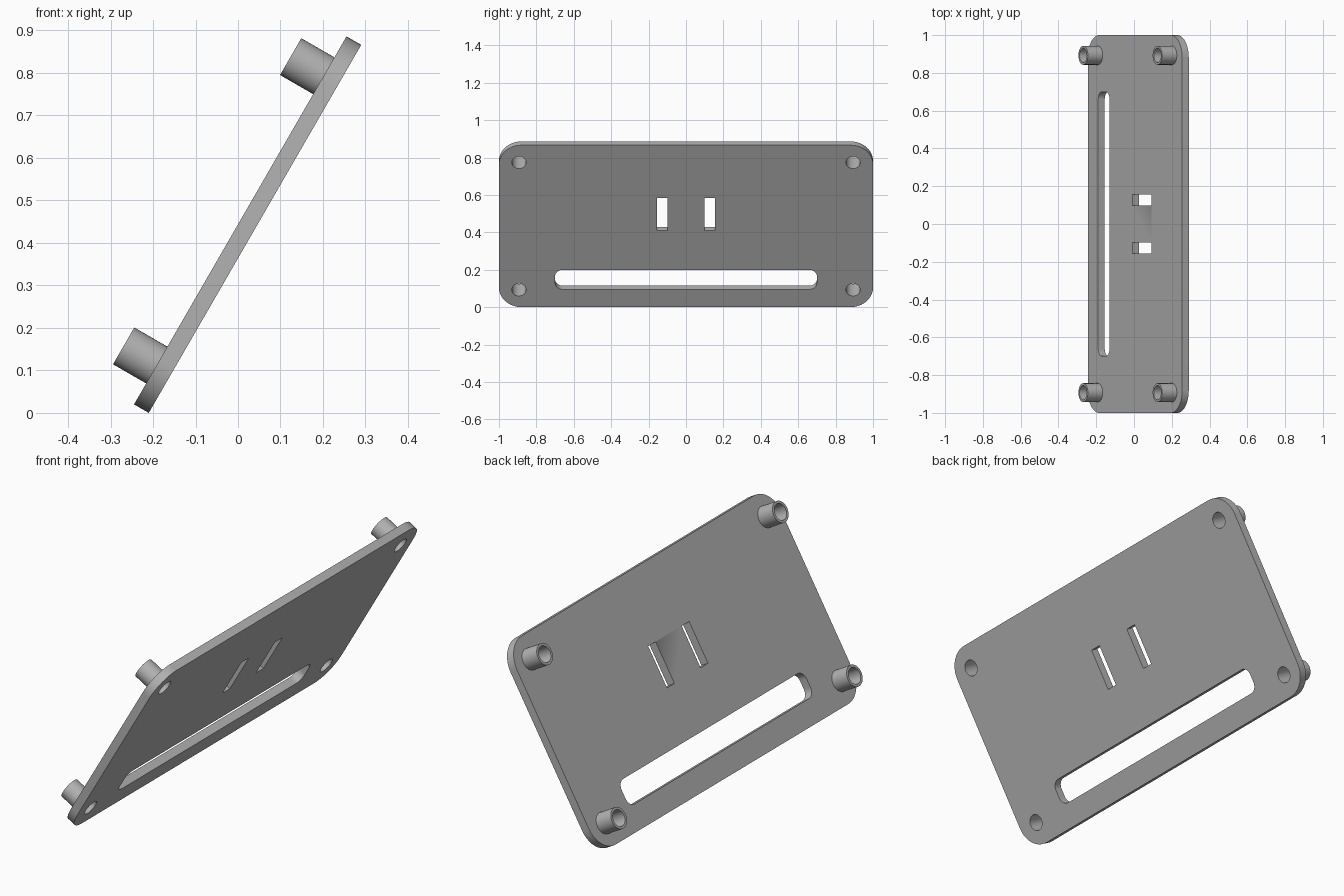
import bpy
import bmesh
from math import cos, sin, pi, radians
from mathutils import Matrix

cube = bpy.data.objects.get("Cube")
if cube:
    bpy.data.objects.remove(cube, do_unlink=True)

THICK = 0.04
POST_HEIGHT = 0.09
TILT = radians(60)
HOLE_RADIUS = 0.038
INSET = 0.107

grey = bpy.data.materials.new("plain grey")
grey.use_nodes = True
colour = (0.45, 0.45, 0.45, 1)
grey.diffuse_color = colour
grey.node_tree.nodes["Principled BSDF"].inputs["Base Color"].default_value = colour

# Plate frame: local x runs along the long side, y up the slope, z out of the post side
FRAME = Matrix.Translation((-0.21, 0, 0)) @ Matrix((
    (0, cos(TILT), -sin(TILT), 0),
    (-1, 0, 0, 0),
    (0, sin(TILT), cos(TILT), 0),
    (0, 0, 0, 1)))


def rounded_rect(x, y, width, height, radius=0, steps=10):
    """Outline of a rectangle centred on x, y with rounded corners."""
    if radius == 0:
        steps = 0
    points = []
    for k, (sx, sy) in enumerate(((1, 1), (-1, 1), (-1, -1), (1, -1))):
        cx = x + sx * (width / 2 - radius)
        cy = y + sy * (height / 2 - radius)
        for i in range(steps + 1):
            a = (k + i / max(steps, 1)) * pi / 2
            points.append((cx + radius * cos(a), cy + radius * sin(a)))
    return points


def circle(x, y, radius, count=40):
    angles = [2 * pi * i / count for i in range(count)]
    return [(x + radius * cos(a), y + radius * sin(a)) for a in angles]


def extruded(name, outlines, bottom, top):
    """Solid from an outer outline and its holes, between two local heights."""
    curve = bpy.data.curves.new(name, 'CURVE')
    curve.dimensions = '2D'
    curve.fill_mode = 'BOTH'
    curve.extrude = (top - bottom) / 2
    for outline in outlines:
        spline = curve.splines.new('POLY')
        spline.points.add(len(outline) - 1)
        for point, (x, y) in zip(spline.points, outline):
            point.co = (x, y, 0, 1)
        spline.use_cyclic_u = True
    helper = bpy.data.objects.new(name + " outline", curve)
    bpy.context.collection.objects.link(helper)
    graph = bpy.context.evaluated_depsgraph_get()
    mesh = bpy.data.meshes.new_from_object(helper.evaluated_get(graph))
    bpy.data.objects.remove(helper, do_unlink=True)
    bpy.data.curves.remove(curve)

    # Weld the caps to the walls and place the solid in the tilted frame
    bm = bmesh.new()
    bm.from_mesh(mesh)
    bmesh.ops.remove_doubles(bm, verts=bm.verts, dist=0.0001)
    bmesh.ops.recalc_face_normals(bm, faces=bm.faces)
    bm.to_mesh(mesh)
    bm.free()
    mesh.transform(FRAME @ Matrix.Translation((0, 0, (bottom + top) / 2)))
    mesh.materials.clear()
    mesh.materials.append(grey)
    mesh.name = name
    obj = bpy.data.objects.new(name, mesh)
    bpy.context.collection.objects.link(obj)
    bpy.ops.object.select_all(action='DESELECT')
    obj.select_set(True)
    bpy.context.view_layer.objects.active = obj
    bpy.ops.object.shade_smooth_by_angle(angle=radians(30))
    return obj


corners = [(x, y) for x in (-1 + INSET, 1 - INSET) for y in (INSET, 1 - INSET)]

# Plate with corner holes, the long slot and two strap slots
outlines = [rounded_rect(0, 0.5, 2, 1, 0.12),
            rounded_rect(0, 0.17, 1.4, 0.12, 0.04)]
outlines += [rounded_rect(side * 0.127, 0.573, 0.056, 0.2) for side in (-1, 1)]
outlines += [circle(x, y, HOLE_RADIUS) for x, y in corners]
extruded("plate", outlines, 0, THICK)

# Hollow corner posts
for x, y in corners:
    name = ("upper" if y > 0.5 else "lower") + ("_back" if x < 0 else "_front") + "_post"
    extruded(name, [circle(x, y, 0.05), circle(x, y, HOLE_RADIUS)],
             THICK, THICK + POST_HEIGHT)
